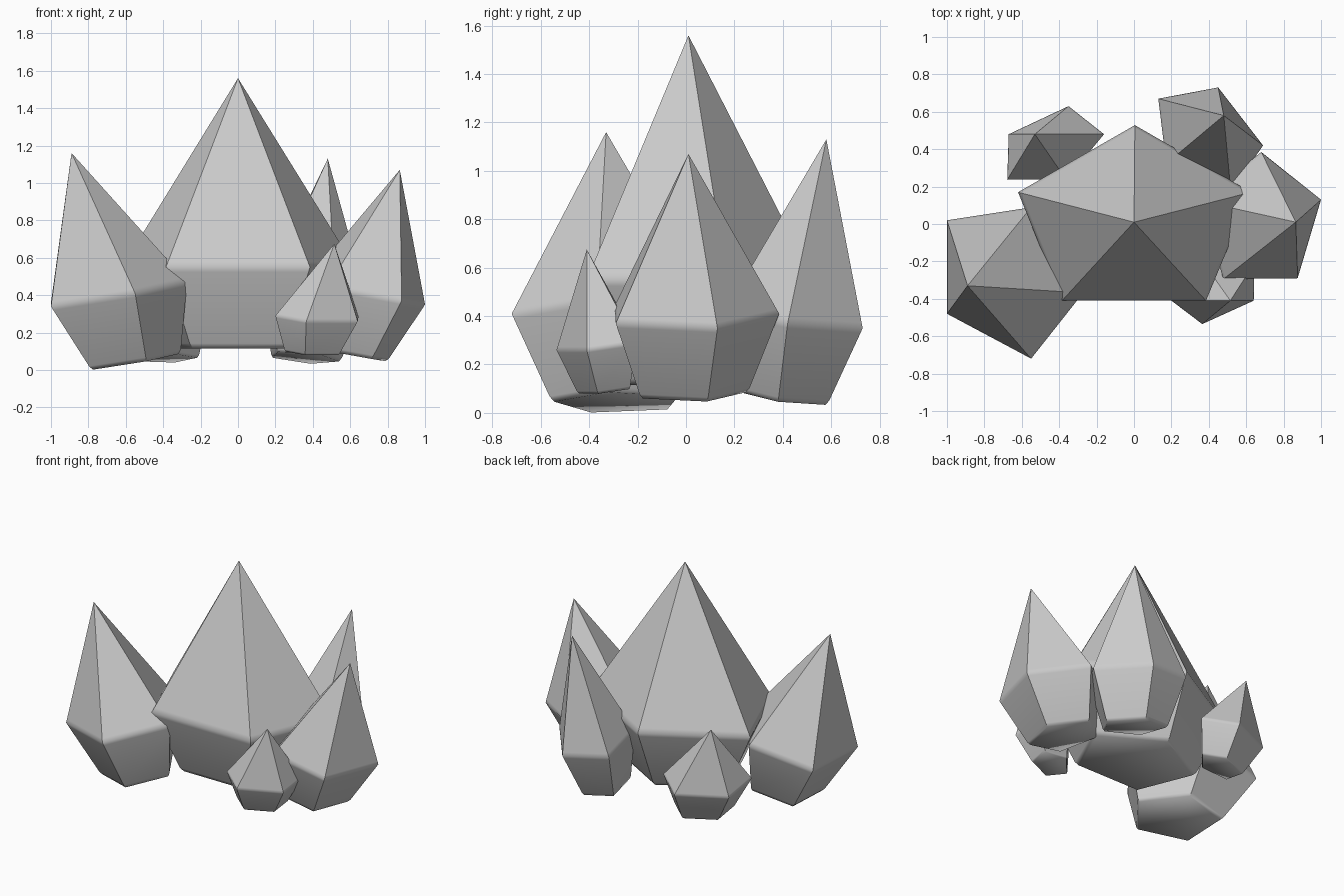
import bpy, bmesh
from mathutils import Vector

if "Cube" in bpy.data.objects:
    bpy.data.objects.remove(bpy.data.objects["Cube"])

PHI = (1 + 5 ** 0.5) / 2  # diagonal to side ratio of a pentagon


def crystal(name, tip, a, b, c, depth):
    """Five-sided crystal from its tip and three neighbouring girdle corners.
    depth is the base length relative to the point length."""
    tip, a, b, c = map(Vector, (tip, a, b, c))
    d = a + (c - b) * PHI
    e = d - (c - a) / PHI
    girdle = (a, b, c, d, e)
    mid = sum(girdle, Vector()) / 5
    axis = tip - mid

    # Rings as (scale, position along the axis): softened base, then girdle
    profile = [(0.63, -depth), (0.675, -0.94 * depth), (0.98, -0.06 * depth),
               (1.0, 0.0), (0.97, 0.03)]
    bm = bmesh.new()
    rings = [[bm.verts.new(mid + axis * t + (p - mid) * s) for p in girdle]
             for s, t in profile]
    top = bm.verts.new(tip)
    bm.faces.new(rings[0])
    for low, high in zip(rings, rings[1:]):
        for i in range(5):
            j = (i + 1) % 5
            bm.faces.new((low[i], low[j], high[j], high[i]))
    for i in range(5):
        bm.faces.new((rings[-1][i], rings[-1][(i + 1) % 5], top))
    bmesh.ops.recalc_face_normals(bm, faces=bm.faces)

    # Smooth across girdle and base edge, crisp between the facets
    for f in bm.faces:
        f.smooth = True
    for i in range(5):
        column = [r[i] for r in rings] + [top]
        for v, w in zip(column, column[1:]):
            bm.edges.get((v, w)).smooth = False

    mesh = bpy.data.meshes.new(name)
    bm.to_mesh(mesh)
    bm.free()
    bpy.context.collection.objects.link(bpy.data.objects.new(name, mesh))


# Large upright crystal in the centre
crystal("main_crystal", (0, 0.01, 1.56),
        (-0.62, 0.17, 0.55), (-0.385, -0.41, 0.55), (0.385, -0.41, 0.55), 0.43)
# Outward-leaning crystals around it
crystal("left_crystal", (-0.89, -0.33, 1.16),
        (-1.0, 0.02, 0.36), (-1.0, -0.48, 0.34), (-0.55, -0.72, 0.41), 0.48)
crystal("right_crystal", (0.865, 0.01, 1.07),
        (0.68, 0.385, 0.41), (1.0, 0.13, 0.35), (0.875, -0.29, 0.37), 0.49)
crystal("back_right_crystal", (0.48, 0.58, 1.13),
        (0.13, 0.67, 0.40), (0.45, 0.73, 0.35), (0.69, 0.42, 0.37), 0.46)
# Two small crystals
crystal("back_left_crystal", (-0.53, 0.48, 0.70),
        (-0.16, 0.48, 0.29), (-0.35, 0.63, 0.25), (-0.67, 0.48, 0.26), 0.54)
crystal("front_right_crystal", (0.515, -0.41, 0.675),
        (0.20, -0.41, 0.29), (0.365, -0.535, 0.26), (0.64, -0.41, 0.26), 0.48)
